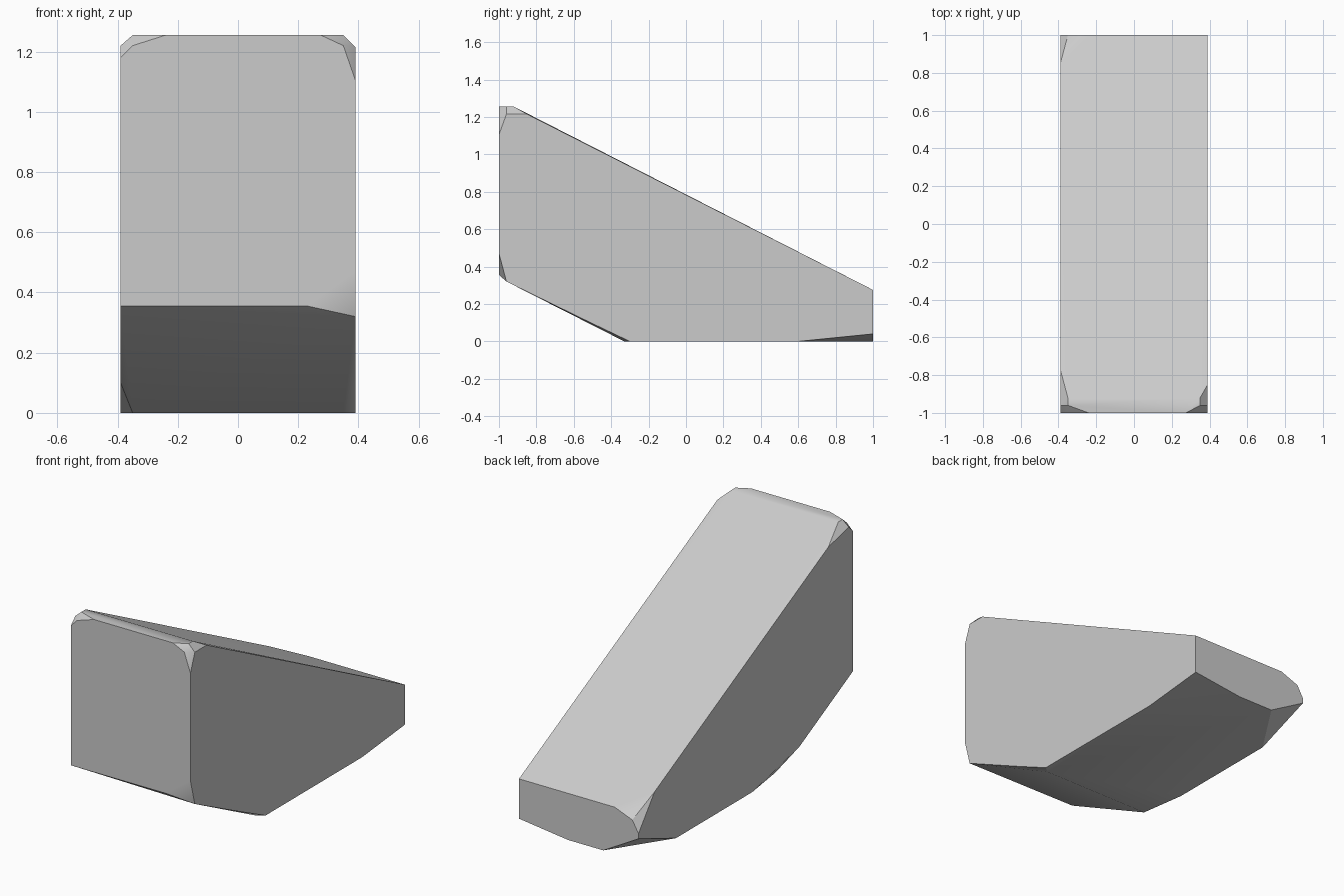
import bpy
import bmesh
import math

if "Cube" in bpy.data.objects:
    bpy.data.objects.remove(bpy.data.objects["Cube"], do_unlink=True)


def make_material(name, colour):
    material = bpy.data.materials.new(name)
    material.use_nodes = True
    material.diffuse_color = colour
    material.node_tree.nodes["Principled BSDF"].inputs["Base Color"].default_value = colour
    return material


def make_hull(name, points, material):
    """Wrap a convex block around the points and tidy its flat faces."""
    mesh = bpy.data.meshes.new(name)
    bm = bmesh.new()
    for point in points:
        bm.verts.new(point)
    hull = bmesh.ops.convex_hull(bm, input=bm.verts)
    unused = [v for v in hull["geom_interior"] if isinstance(v, bmesh.types.BMVert)]
    bmesh.ops.delete(bm, geom=unused, context="VERTS")
    bmesh.ops.dissolve_limit(bm, angle_limit=math.radians(2),
                             verts=bm.verts, edges=bm.edges)
    bmesh.ops.recalc_face_normals(bm, faces=bm.faces)
    bm.to_mesh(mesh)
    bm.free()
    mesh.materials.append(material)
    block = bpy.data.objects.new(name, mesh)
    bpy.context.collection.objects.link(block)
    return block


half_width, front, back = 0.39, -1, 1
top, tail_top, front_foot = 1.255, 0.275, 0.355

# Side outlines (y, z), each with its own chipped corners
left_outline = [(front, 0.47), (-0.96, 0.32), (-0.53, 0.11), (-0.3, 0), (0.6, 0),
                (back, 0.04), (back, tail_top), (-0.85, 1.215), (-0.96, 1.215), (front, 1.105)]
right_outline = [(front, front_foot), (-0.5, 0.1), (-0.06, 0), (0.65, 0), (back, 0.13),
                 (back, 0.16), (0.85, 0.35), (-0.77, 1.175), (-0.96, 1.22), (front, 1.18)]
points = [(half_width, y, z) for y, z in left_outline]
points += [(-half_width, y, z) for y, z in right_outline]

# Upper front corners and the bend of the underside
for side in (-0.35, 0.35):
    points += [(side, front, 1.22), (side, -0.96, top), (side, -0.92, top), (side, -0.33, 0)]

# Ends of the cross edges, where the chips begin
points += [(-0.24, front, top), (0.275, front, top), (0.23, front, front_foot)]
points += [(-0.235, back, tail_top), (-0.35, back, 0.23), (-0.16, back, 0), (0.07, back, 0)]

stone = make_hull("wedge_stone", points, make_material("stone_grey", (0.6, 0.6, 0.6, 1)))

# Soften the shallow bends and keep the big faces flat
bpy.ops.object.select_all(action="DESELECT")
stone.select_set(True)
bpy.context.view_layer.objects.active = stone
bpy.ops.object.shade_smooth_by_angle(angle=math.radians(30))
normals = stone.modifiers.new("flat_face_normals", "WEIGHTED_NORMAL")
normals.keep_sharp = True
